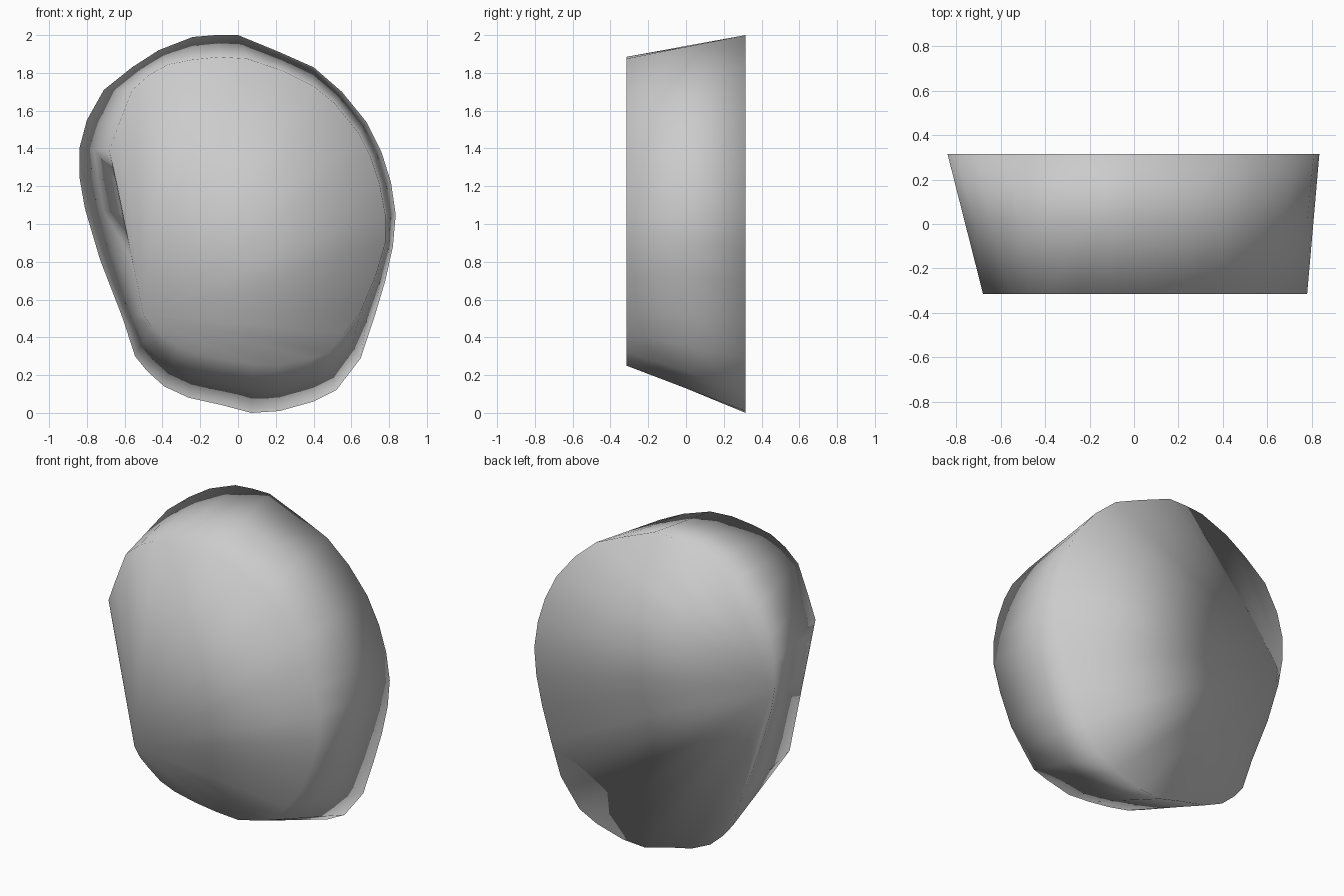
import bpy, bmesh

HALF = 0.315

# Matching outlines (x, z), clockwise from the top: wide back rim, narrow front rim
back = [(-0.12, 2.0), (0.0, 2.0), (0.22, 1.91), (0.40, 1.83), (0.55, 1.70), (0.68, 1.54),
        (0.76, 1.38), (0.81, 1.22), (0.835, 1.05), (0.82, 0.88), (0.78, 0.70), (0.72, 0.50),
        (0.65, 0.29), (0.52, 0.12), (0.40, 0.06), (0.22, 0.01), (0.07, 0.0), (-0.08, 0.04),
        (-0.26, 0.08), (-0.39, 0.14), (-0.48, 0.22), (-0.545, 0.30), (-0.61, 0.50),
        (-0.73, 0.81), (-0.81, 1.08), (-0.84, 1.25), (-0.84, 1.40), (-0.80, 1.55),
        (-0.71, 1.71), (-0.56, 1.83), (-0.42, 1.92), (-0.24, 1.99)]
front = [(-0.10, 1.885), (0.05, 1.875), (0.24, 1.81), (0.40, 1.73), (0.51, 1.64), (0.64, 1.48),
         (0.70, 1.36), (0.75, 1.21), (0.78, 1.05), (0.78, 0.90), (0.73, 0.73), (0.65, 0.54),
         (0.56, 0.42), (0.48, 0.32), (0.39, 0.29), (0.22, 0.25), (0.07, 0.26), (-0.08, 0.28),
         (-0.22, 0.31), (-0.32, 0.35), (-0.40, 0.41), (-0.46, 0.46), (-0.50, 0.52),
         (-0.56, 0.81), (-0.61, 1.06), (-0.645, 1.23), (-0.68, 1.39), (-0.63, 1.53),
         (-0.56, 1.71), (-0.47, 1.79), (-0.37, 1.845), (-0.24, 1.87)]
middle = [((a + c) / 2, (b + d) / 2) for (a, b), (c, d) in zip(back, front)]

bm = bmesh.new()
n = len(back)


def ring(points, y):
    return [bm.verts.new((x, y, z)) for x, z in points]


def fan(verts, apex):
    for i in range(1, n - 1):
        bm.faces.new((verts[apex], verts[(apex + i) % n], verts[(apex + i + 1) % n]))


rings = [ring(front, -HALF), ring(middle, 0), ring(back, HALF)]

# Tapered side wall, in two bands
for a, b in zip(rings, rings[1:]):
    for i in range(n):
        j = (i + 1) % n
        bm.faces.new((a[i], a[j], b[j]))
        bm.faces.new((a[i], b[j], b[i]))

# Flat faces, each fanned from one rim point
fan(rings[0], 22)
fan(rings[2], 25)
bmesh.ops.recalc_face_normals(bm, faces=bm.faces)
for f in bm.faces:
    f.smooth = True

mesh = bpy.data.meshes.new("rock_slab")
bm.to_mesh(mesh)
bm.free()
bpy.context.collection.objects.link(bpy.data.objects.new("rock_slab", mesh))
